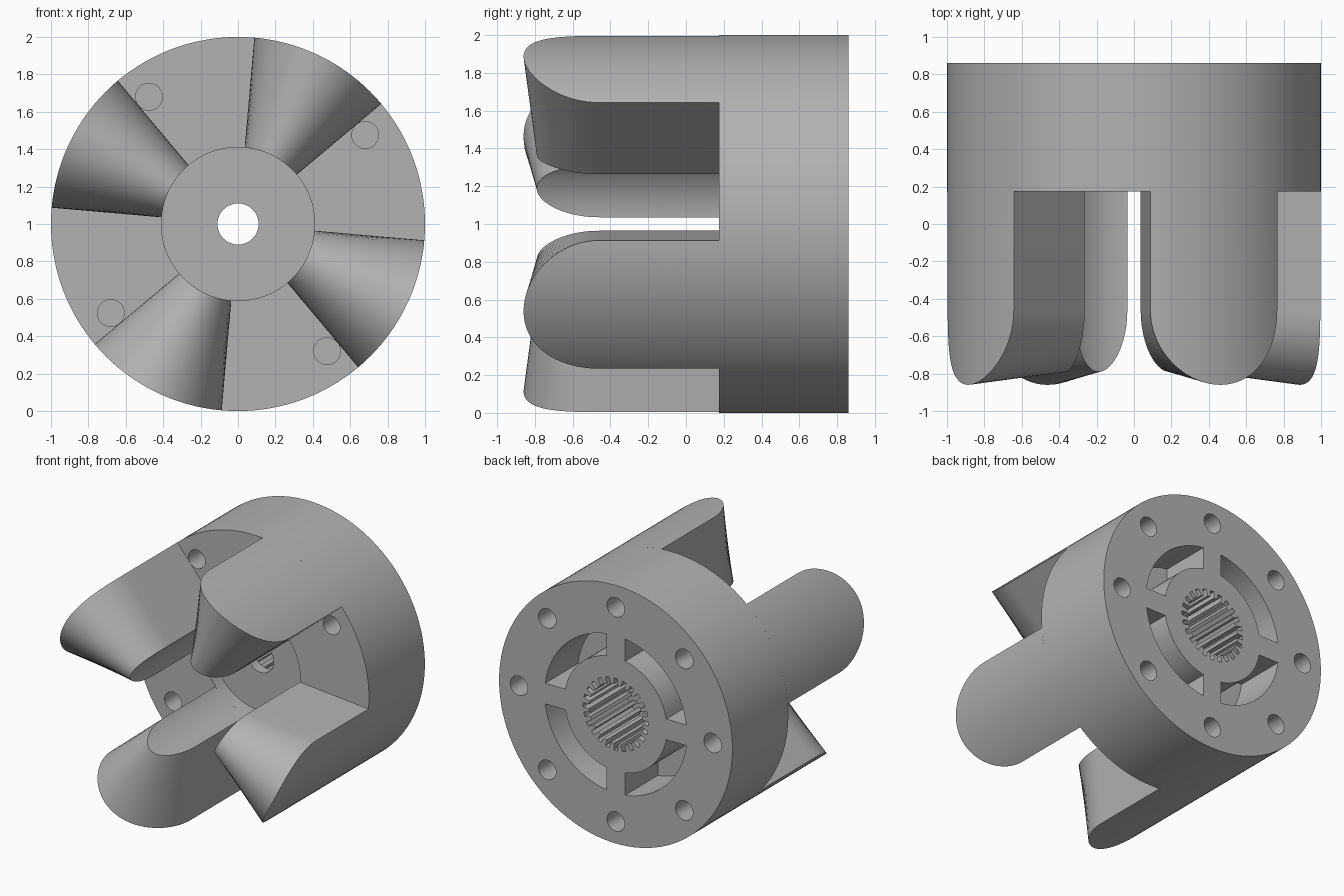
import bpy, bmesh
from math import sin, cos, pi, radians, sqrt, asin

if "Cube" in bpy.data.objects:
    bpy.data.objects.remove(bpy.data.objects["Cube"])

# Single machined-metal colour
metal = bpy.data.materials.new("plain grey metal")
metal.use_nodes = True
GREY = (0.45, 0.45, 0.45, 1)
metal.diffuse_color = GREY
metal.node_tree.nodes["Principled BSDF"].inputs["Base Color"].default_value = GREY

AXIS_Z = 1.0
FLOOR, BACK = 0.175, 0.86     # front and back planes of the body
HUB_R, BOLT_R = 0.41, 0.83


def polar(r, a):
    return r * cos(a), r * sin(a)


def circle(r, n, cx=0, cz=0):
    return [(cx + r * cos(2 * pi * i / n), cz + r * sin(2 * pi * i / n)) for i in range(n)]


def make_object(name, bm):
    bmesh.ops.recalc_face_normals(bm, faces=bm.faces)
    mesh = bpy.data.meshes.new(name)
    bm.to_mesh(mesh)
    bm.free()
    mesh.materials.append(metal)
    ob = bpy.data.objects.new(name, mesh)
    bpy.context.collection.objects.link(ob)
    return ob


def prisms(name, profiles):
    """Extrude (outline, y0, y1) profiles along the shaft axis."""
    bm = bmesh.new()
    for outline, y0, y1 in profiles:
        a = [bm.verts.new((x, y0, z + AXIS_Z)) for x, z in outline]
        b = [bm.verts.new((x, y1, z + AXIS_Z)) for x, z in outline]
        bm.faces.new(a)
        bm.faces.new(b)
        for i in range(len(a)):
            j = (i + 1) % len(a)
            bm.faces.new((a[i], a[j], b[j], b[i]))
    return make_object(name, bm)


def cut(target, cutter):
    cutter.hide_render = True
    mod = target.modifiers.new("cut", 'BOOLEAN')
    mod.operation, mod.solver, mod.object = 'DIFFERENCE', 'EXACT', cutter
    bpy.context.view_layer.update()
    mesh = bpy.data.meshes.new_from_object(
        target.evaluated_get(bpy.context.evaluated_depsgraph_get()))
    target.modifiers.clear()
    target.data = mesh
    bpy.data.objects.remove(cutter)


def smooth(ob):
    bpy.ops.object.select_all(action='DESELECT')
    ob.select_set(True)
    bpy.context.view_layer.objects.active = ob
    bpy.ops.object.shade_smooth_by_angle(angle=radians(30))


def slot_outline(turn, r_in=0.44, r_out=0.61, half_spoke=0.08, n=16):
    """Curved slot whose ends run parallel to the spokes."""
    pts = []
    for r, flip in ((r_out, False), (r_in, True)):
        a0 = asin(half_spoke / r)
        arc = [polar(r, turn + a0 + (pi / 2 - 2 * a0) * i / n) for i in range(n + 1)]
        pts += arc[::-1] if flip else arc
    return pts


def spline_outline(teeth=24, r_in=0.23, r_out=0.28):
    pts = []
    step = 2 * pi / teeth
    for i in range(teeth):
        for f, r in ((-0.28, r_in), (-0.22, r_out), (0.22, r_out), (0.28, r_in)):
            pts.append(polar(r, (i + f) * step))
    return pts


# Body drum
body = prisms("coupling_body", [(circle(1, 144), FLOOR, BACK)])

# Bolt holes and curved pockets in the back, blind holes in the front
cutters = []
for k in range(8):
    cutters.append((circle(0.075, 32, *polar(BOLT_R, k * pi / 4)), 0.56, BACK + 0.1))
for k in range(4):
    cutters.append((slot_outline(k * pi / 2), 0.46, BACK + 0.1))
    cutters.append((circle(0.072, 32, *polar(BOLT_R, radians(35 + 90 * k))), 0.0, 0.42))
cut(body, prisms("hole_cutter", cutters))

# Front hub recess, splined socket and shaft bore
cut(body, prisms("recess_cutter", [(circle(HUB_R, 96), 0.0, 0.28)]))
cut(body, prisms("spline_cutter", [(spline_outline(), 0.36, BACK + 0.1)]))
cut(body, prisms("bore_cutter", [(circle(0.11, 48), 0.0, 0.6)]))
smooth(body)


def jaw(index, half=radians(22.5), n=36, start=-0.46):
    """Wedge-shaped jaw with a rounded, inward-sloping tip."""
    bm = bmesh.new()
    mid = radians(62.5 + 90 * index)
    rows = []
    for i in range(n + 1):
        s = pi * i / n
        a = mid - asin(sin(half) * cos(s))
        row = []
        for r, y in ((1, FLOOR), (1, start - 0.40 * sin(s)),
                     (HUB_R, start - 0.33 * sin(s)), (HUB_R, FLOOR)):
            x, z = polar(r, a)
            row.append(bm.verts.new((x, y, z + AXIS_Z)))
        rows.append(row)
    for p, q in zip(rows, rows[1:]):
        for j in range(4):
            k = (j + 1) % 4
            bm.faces.new((p[j], p[k], q[k], q[j]))
    bm.faces.new(rows[0])
    bm.faces.new(rows[-1])
    smooth(make_object("jaw_%d" % (index + 1), bm))


# Four driving jaws
for k in range(4):
    jaw(k)
